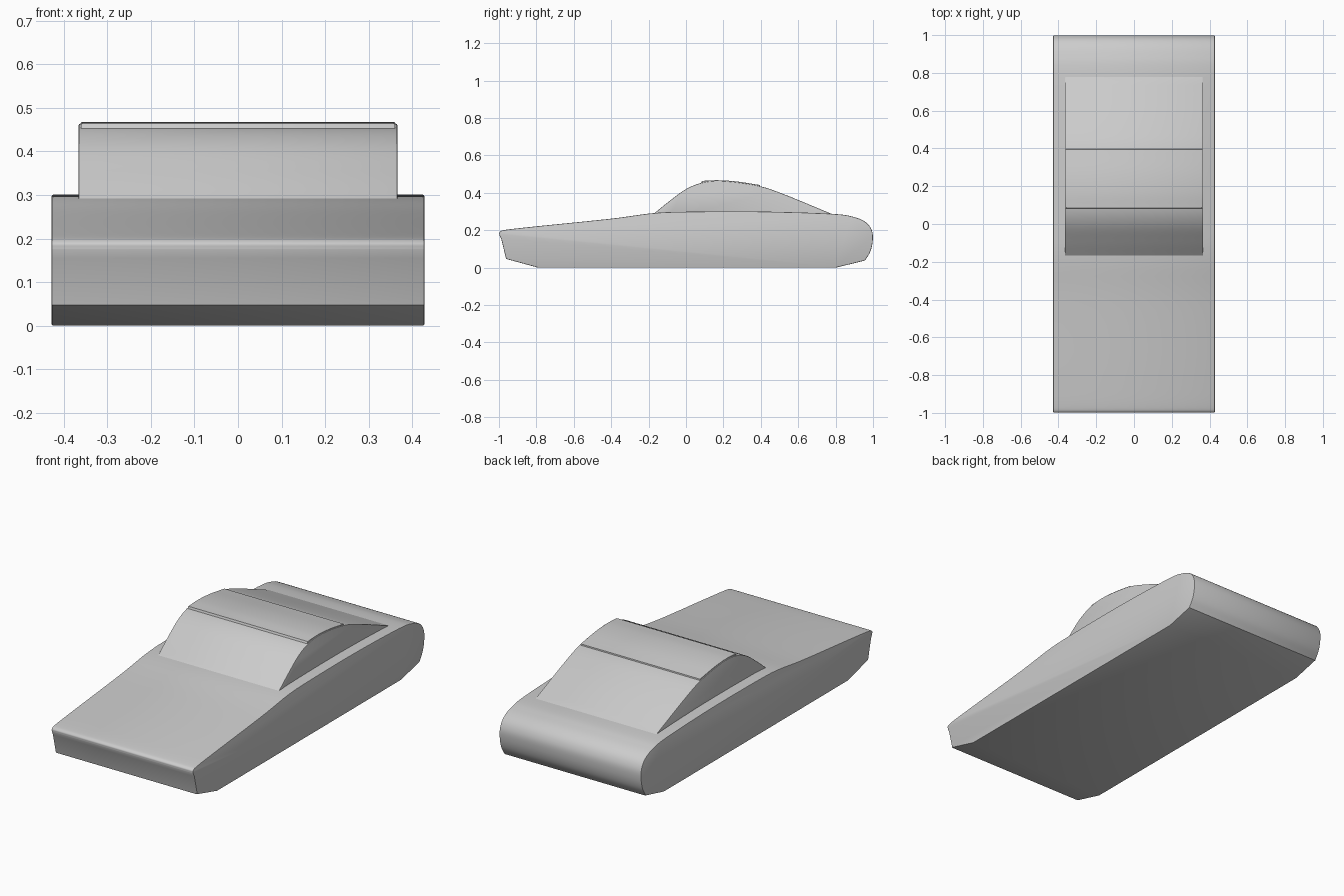
import bpy, bmesh, math
from mathutils import Vector

if "Cube" in bpy.data.objects:
    bpy.data.objects.remove(bpy.data.objects["Cube"])


def smooth(points, steps=6):
    """Catmull-Rom curve through (y, z) points."""
    p = [Vector(q) for q in points]
    p = [2 * p[0] - p[1]] + p + [2 * p[-1] - p[-2]]
    out = []
    for a, b, c, d in zip(p, p[1:], p[2:], p[3:]):
        for i in range(steps):
            t = i / steps
            out.append(0.5 * (2 * b + (c - a) * t + (2 * a - 5 * b + 4 * c - d) * t**2
                              + (3 * b - a - 3 * c + d) * t**3))
    return out + [p[-2]]


def slab(name, profile, half_width, bevel):
    """Extrude a side profile across x, rounding the rims of the two side faces."""
    bm = bmesh.new()
    face = bm.faces.new([bm.verts.new((-half_width, p[0], p[1])) for p in profile])
    ext = bmesh.ops.extrude_face_region(bm, geom=[face])
    bmesh.ops.translate(bm, vec=(2 * half_width, 0, 0),
                        verts=[v for v in ext["geom"] if isinstance(v, bmesh.types.BMVert)])
    bmesh.ops.recalc_face_normals(bm, faces=bm.faces)
    rims = [e for e in bm.edges if abs(e.verts[0].co.x - e.verts[1].co.x) < 1e-5]
    bmesh.ops.bevel(bm, geom=rims, offset=bevel, segments=2, profile=0.5, affect='EDGES',
                    clamp_overlap=True)
    mesh = bpy.data.meshes.new(name)
    bm.to_mesh(mesh)
    bm.free()
    obj = bpy.data.objects.new(name, mesh)
    bpy.context.collection.objects.link(obj)
    bpy.context.view_layer.objects.active = obj
    obj.select_set(True)
    bpy.ops.object.shade_smooth_by_angle(angle=math.radians(30))
    obj.select_set(False)


# Lower body: pointed nose, gently rising bonnet, rounded tail, flat belly
nose = [(-0.79, 0.0), (-0.962, 0.047), (-0.988, 0.155)]
deck = smooth([(-0.998, 0.175), (-0.995, 0.192), (-0.96, 0.203), (-0.8, 0.221), (-0.4, 0.262),
               (-0.18, 0.291), (0.0, 0.299), (0.4, 0.3), (0.78, 0.288), (0.9, 0.27),
               (0.965, 0.24), (0.995, 0.195), (0.998, 0.14), (0.985, 0.085), (0.957, 0.038)])
slab("car_body", nose + deck + [(0.8, 0.0)], 0.428, 0.004)

# Cabin: windscreen, roof line and sloping rear window
cabin = smooth([(-0.168, 0.292), (-0.09, 0.355), (0.0, 0.42), (0.09, 0.455), (0.2, 0.463),
                (0.38, 0.439), (0.52, 0.394), (0.78, 0.287)])
slab("cabin", cabin + [(0.7, 0.25), (-0.1, 0.25)], 0.366, 0.004)

# Thin raised roof panel
roof = smooth([(0.085, 0.464), (0.17, 0.4675), (0.27, 0.461), (0.395, 0.442)])
slab("roof_panel", [(0.08, 0.45)] + roof + [(0.398, 0.425)], 0.361, 0.003)
